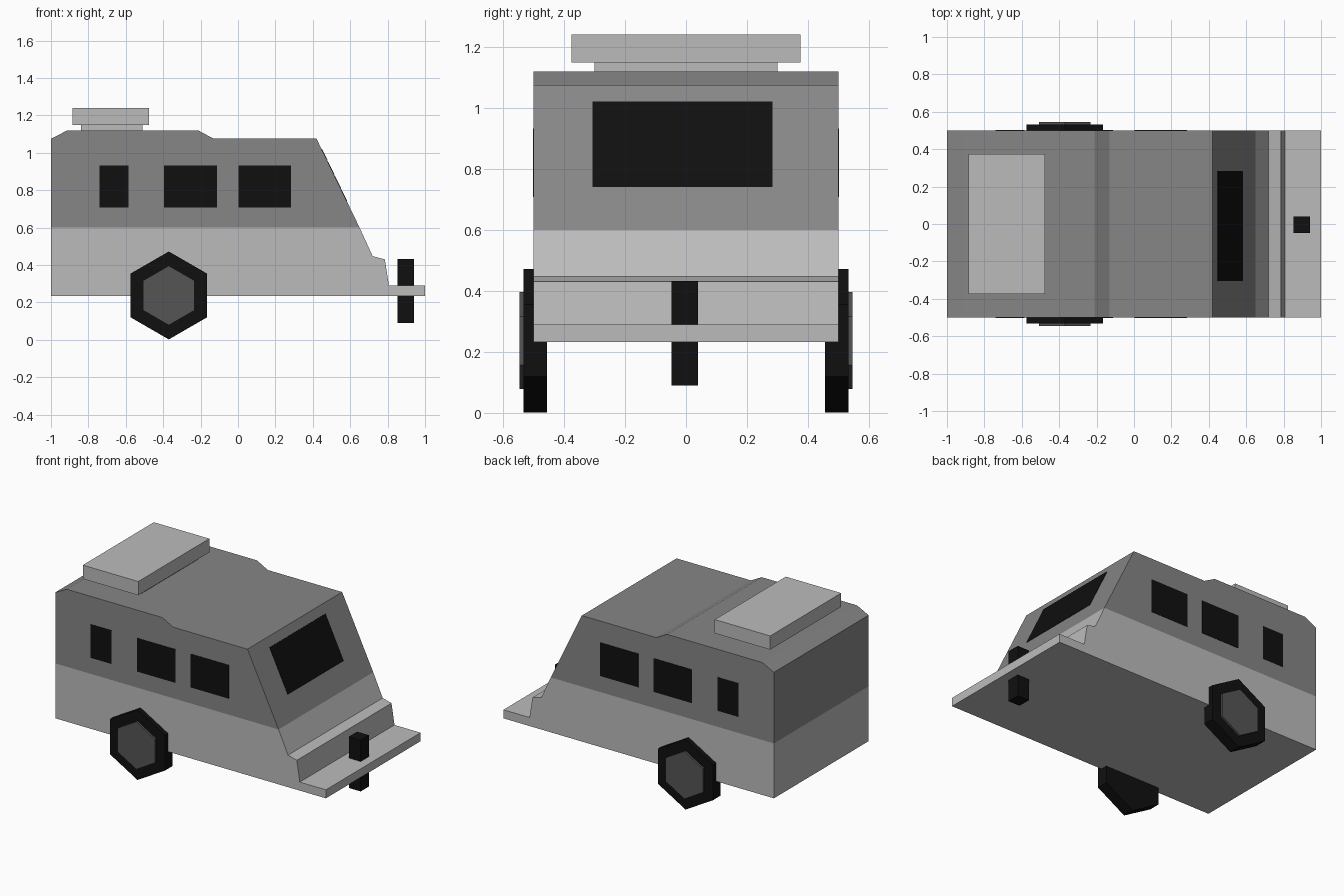
import bpy
import bmesh
from math import radians
from mathutils import Matrix, Vector

if "Cube" in bpy.data.objects:
    bpy.data.objects.remove(bpy.data.objects["Cube"])


def material(name, value):
    m = bpy.data.materials.new(name)
    m.diffuse_color = (value, value, value, 1)
    m.use_nodes = True
    m.node_tree.nodes["Principled BSDF"].inputs["Base Color"].default_value = m.diffuse_color
    return m


LIGHT = material("light_grey", 0.5)
MID = material("mid_grey", 0.24)
HUB = material("hub_grey", 0.09)
BLACK = material("black", 0.005)


def finish(bm, name, *mats):
    bmesh.ops.recalc_face_normals(bm, faces=bm.faces)
    mesh = bpy.data.meshes.new(name)
    bm.to_mesh(mesh)
    bm.free()
    for m in mats:
        mesh.materials.append(m)
    obj = bpy.data.objects.new(name, mesh)
    bpy.context.collection.objects.link(obj)
    return obj


def prism(profile, y0, y1):
    """Extrude an xz outline from y0 to y1."""
    bm = bmesh.new()
    face = bm.faces.new([bm.verts.new((x, y0, z)) for x, z in profile])
    ext = bmesh.ops.extrude_face_region(bm, geom=[face])
    moved = [v for v in ext["geom"] if isinstance(v, bmesh.types.BMVert)]
    bmesh.ops.translate(bm, vec=(0, y1 - y0, 0), verts=moved)
    return bm


def box(name, x0, x1, y0, y1, z0, z1, mat):
    return finish(prism([(x0, z0), (x1, z0), (x1, z1), (x0, z1)], y0, y1), name, mat)


def hexagon(name, radius, y0, y1, mat):
    spots = [Matrix.Rotation(radians(60 * i), 3, 'Y') @ Vector((0, 0, radius)) for i in range(6)]
    return finish(prism([(p.x - 0.37, p.z + 0.237) for p in spots], y0, y1), name, mat)


# Body shell with drawbar shelf, split into a light lower and a darker upper band
outline = [(-1, 0.233), (1, 0.233), (1, 0.29), (0.807, 0.29), (0.785, 0.43),
           (0.72, 0.447), (0.65, 0.6), (0.42, 1.075), (-0.13, 1.075),
           (-0.21, 1.118), (-0.915, 1.118), (-1, 1.075)]
bm = prism(outline, -0.5, 0.5)
bmesh.ops.bisect_plane(bm, geom=bm.verts[:] + bm.edges[:] + bm.faces[:],
                       plane_co=(0, 0, 0.6), plane_no=(0, 0, 1))
for f in bm.faces:
    f.material_index = int(f.calc_center_median().z > 0.6)
finish(bm, "body", LIGHT, MID)

# Roof unit on its plinth
box("roof_unit_base", -0.84, -0.51, -0.3, 0.3, 1.11, 1.15, LIGHT)
box("roof_unit", -0.885, -0.475, -0.375, 0.375, 1.148, 1.24, LIGHT)

# Side windows, both sides
for x0, x1 in [(-0.74, -0.585), (-0.395, -0.112), (0.002, 0.283)]:
    for s in (-1, 1):
        box("side_window", x0, x1, s * 0.49, s * 0.502, 0.708, 0.932, BLACK)

# Sloped end window, lying on the slanted face
slope = [(0.582, 0.74), (0.584, 0.741), (0.449, 1.021), (0.447, 1.02)]
finish(prism(slope, -0.306, 0.284), "end_window", BLACK)

# Wheels with hubs, both sides
for s in (-1, 1):
    hexagon("tyre", 0.235, s * 0.455, s * 0.533, BLACK)
    hexagon("hub", 0.159, s * 0.52, s * 0.546, HUB)

# Jockey post through the shelf
box("jockey_post", 0.853, 0.94, -0.047, 0.04, 0.09, 0.433, BLACK)
